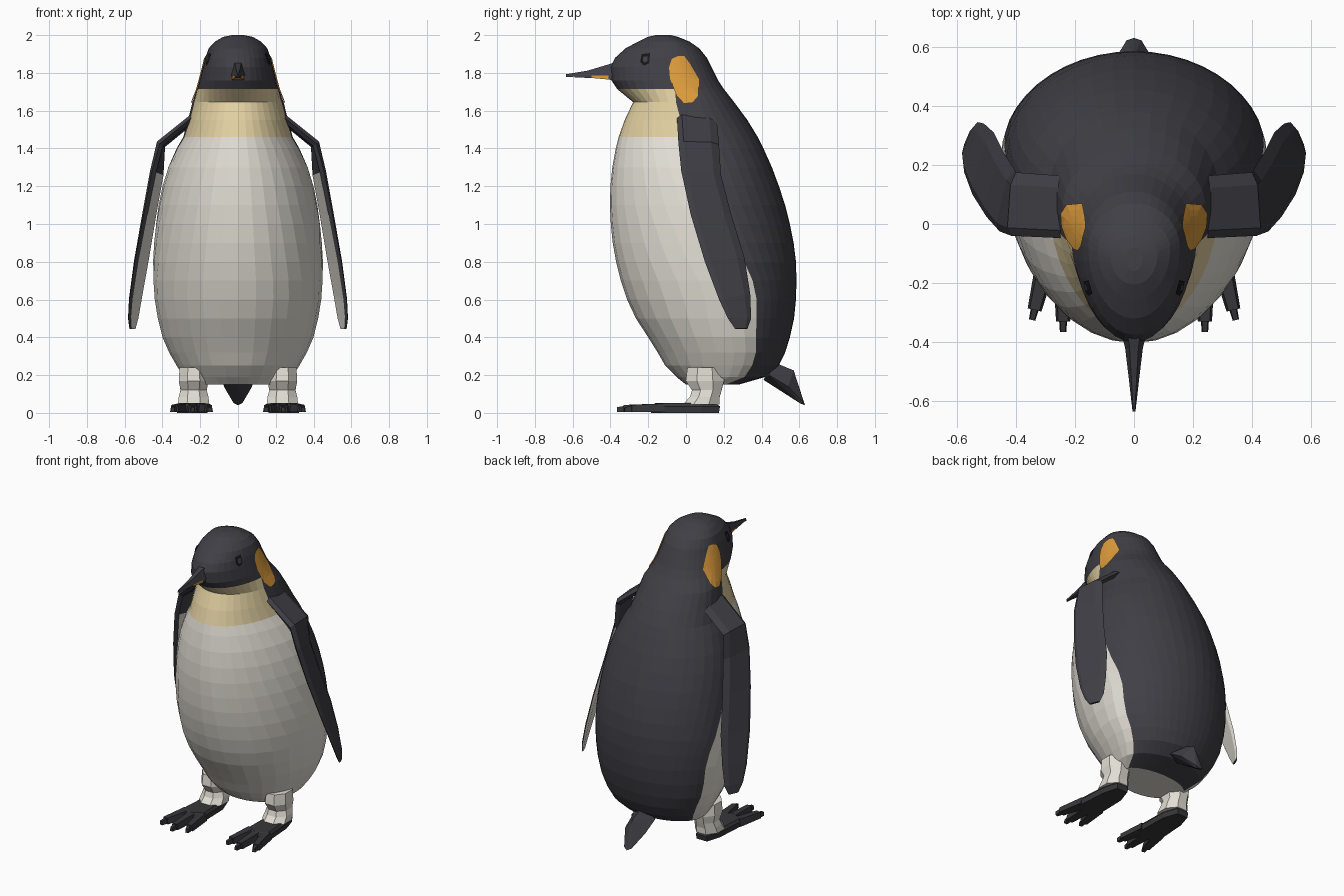
import bpy, bmesh, math
from mathutils import Vector

if "Cube" in bpy.data.objects:
    bpy.data.objects.remove(bpy.data.objects["Cube"])


def mat(name, r, g, b):
    m = bpy.data.materials.new(name)
    m.diffuse_color = (r, g, b, 1)
    m.use_nodes = True
    m.node_tree.nodes["Principled BSDF"].inputs["Base Color"].default_value = m.diffuse_color
    return m


DARK = mat("charcoal feathers", .05, .05, .061)
WHITE = mat("belly white", .76, .73, .66)
CREAM = mat("throat cream", .76, .63, .36)
ORANGE = mat("cheek orange", .72, .33, .045)
FOOT = mat("foot black", .038, .038, .043)
EYE = mat("eye black", .008, .008, .01)


def finish(name, bm, mats, solid=True):
    if solid:
        bmesh.ops.recalc_face_normals(bm, faces=bm.faces)
    me = bpy.data.meshes.new(name)
    bm.to_mesh(me)
    bm.free()
    for m in mats:
        me.materials.append(m)
    ob = bpy.data.objects.new(name, me)
    bpy.context.collection.objects.link(ob)
    return ob


def loft(name, rings, mats, rule=lambda i, j: 0, caps=(0, 0)):
    """Skin closed rings of points; rule(segment, side) picks the material."""
    bm = bmesh.new()
    rows = [[bm.verts.new(p) for p in r] for r in rings]
    n = len(rows[0])
    for i in range(len(rows) - 1):
        for j in range(n):
            k = (j + 1) % n
            f = bm.faces.new((rows[i][j], rows[i][k], rows[i + 1][k], rows[i + 1][j]))
            f.material_index = rule(i, j)
    for r, c in ((rows[0], caps[0]), (rows[-1], caps[1])):
        bm.faces.new(r).material_index = c
    return finish(name, bm, mats)


def hull(name, pts, mats):
    bm = bmesh.new()
    for p in pts:
        bm.verts.new(p)
    res = bmesh.ops.convex_hull(bm, input=bm.verts)
    bmesh.ops.delete(bm, geom=[v for v in bm.verts if not v.link_faces], context='VERTS')
    return finish(name, bm, mats)


def interp(table, z):
    for a, b in zip(table, table[1:]):
        if z <= b[0]:
            t = max(0, (z - a[0]) / (b[0] - a[0]))
            return [p + (q - p) * t for p, q in zip(a, b)]
    return list(table[-1])


# Body and head profile: height, front y, back y, half width
BODY = [(.15, 0, .28, .235), (.19, -.05, .42, .285), (.25, -.11, .49, .325),
        (.32, -.15, .525, .365), (.4, -.2, .55, .4), (.5, -.265, .572, .425),
        (.6, -.312, .582, .441), (.7, -.345, .585, .449), (.8, -.37, .582, .45),
        (.9, -.388, .57, .444), (1, -.398, .55, .435), (1.1, -.403, .525, .42),
        (1.2, -.4, .492, .4), (1.3, -.39, .455, .37), (1.4, -.372, .41, .325),
        (1.46, -.357, .38, .29), (1.55, -.325, .325, .265), (1.645, -.28, .255, .243),
        (1.715, -.365, .2, .215), (1.76, -.395, .17, .203), (1.83, -.4, .135, .185),
        (1.88, -.375, .11, .173), (1.93, -.32, .07, .155), (1.965, -.255, .02, .123),
        (1.99, -.205, -.04, .08), (2, -.16, -.08, .03)]
# Edge between dark back and pale front: height, y
EDGE = [(.15, .21), (.19, .31), (.25, .35), (.32, .37), (.65, .375), (1, .22),
        (1.3, .08), (1.6, -.05), (1.76, -.06), (1.93, -.08), (2, -.12)]


def axes(fr, bk):
    yc = (fr + bk) / 2 + .12 * (bk - fr)
    return yc, yc - fr, bk - yc


def side_x(y, z):
    _, fr, bk, w = interp(BODY, z)
    yc, a, b = axes(fr, bk)
    return w * math.sqrt(max(0, 1 - ((y - yc) / (a if y < yc else b)) ** 2))


NF = 9   # sides from front to the colour edge, and from there to the back
rings = []
for z, fr, bk, w in BODY:
    yc, a, b = axes(fr, bk)
    d = interp(EDGE, z)[1] - yc
    te = math.acos(max(-.95, min(.95, -d / (a if d < 0 else b))))
    ts = [te * i / NF for i in range(NF)] + [te + (math.pi - te) * i / NF for i in range(NF + 1)]
    half = [(w * math.sin(t), yc - (a if t < math.pi / 2 else b) * math.cos(t), z) for t in ts]
    rings.append(half + [(-x, y, q) for x, y, q in half[-2:0:-1]])


def body_rule(i, j):
    z = BODY[i][0]
    if z > 1.7 or NF <= j < 3 * NF:
        return 0
    return 2 if z > 1.45 else 1


loft("body", rings, [DARK, WHITE, CREAM], body_rule, (1, 0))


def patch(name, outline, s, off, m):
    """Thin plate that follows the side of the head."""
    cy = sum(p[0] for p in outline) / len(outline)
    cz = sum(p[1] for p in outline) / len(outline)
    bm = bmesh.new()

    def vert(y, z):
        return bm.verts.new((s * (side_x(y, z) + off), y, z))
    rows = [[vert(cy + (y - cy) * k, cz + (z - cz) * k) for y, z in outline]
            for k in (1, .75, .5, .25)]
    mid = vert(cy, cz)
    n = len(outline)
    for j in range(n):
        k = (j + 1) % n
        for a, b in zip(rows, rows[1:]):
            bm.faces.new((a[j], a[k], b[k], b[j]))
        bm.faces.new((rows[-1][j], rows[-1][k], mid))
    for f in bm.faces:
        f.normal_update()
        if f.normal.x * s < 0:
            f.normal_flip()
    return finish(name, bm, [m], False)


CHEEK = [(-.075, 1.875), (-.04, 1.89), (-.01, 1.89), (.02, 1.85), (.07, 1.765), (.065, 1.68),
         (.035, 1.645), (-.01, 1.64), (-.05, 1.68), (-.085, 1.77), (-.09, 1.83)]
EYE_RIM = [(-.235, 1.9), (-.19, 1.905), (-.195, 1.85), (-.225, 1.838), (-.243, 1.86)]

# Flipper stations: leading edge point, trailing edge point, thickness
WING = [((.2, -.05, 1.6), (.2, .16, 1.58), .035), ((.415, -.04, 1.425), (.4, .175, 1.42), .04),
        ((.455, -.025, 1.28), (.405, .185, 1.26), .035), ((.5, .025, 1.05), (.44, .24, 1.05), .03),
        ((.547, .1, .8), (.475, .31, .82), .026), ((.575, .175, .6), (.508, .34, .63), .022),
        ((.58, .222, .5), (.53, .345, .5), .018), ((.573, .26, .445), (.545, .325, .445), .012)]

# Toe tips and roots on the pad
TOES = [((.15, -.33), (.185, -.12)), ((.24, -.365), (.24, -.12)), ((.345, -.325), (.295, -.12))]

for s, side in ((1, "right"), (-1, "left")):
    patch(side + "_cheek_patch", CHEEK, s, .006, ORANGE)
    patch(side + "_eye", EYE_RIM, s, .005, EYE)
    patch(side + "_pupil", [(-.215 + (y + .215) * .5, 1.872 + (z - 1.872) * .5)
                            for y, z in EYE_RIM], s, .009, DARK)

    # Flipper: lens section, pale on the inner face below the elbow
    rings = []
    for i, (l, t, th) in enumerate(WING):
        l, t = Vector(l), Vector(t)
        a, b = WING[max(0, i - 1)], WING[min(len(WING) - 1, i + 1)]
        n = (Vector(a[0]) - Vector(b[0])).cross(t - l).normalized()
        n = n if n.x + n.z > 0 else -n
        pts = [l, l.lerp(t, .12) + n * th / 2, l.lerp(t, .8) + n * th / 2, t,
               l.lerp(t, .88) - n * th / 2, l.lerp(t, .1) - n * th / 2]
        rings.append([(s * p.x, p.y, p.z) for p in pts])
    loft(side + "_flipper", rings, [DARK, WHITE],
         lambda i, j: 1 if i >= 2 and j in (3, 4) else 0)

    # Leg: height, centre y, radii
    leg = [(.045, .08, .09, .105), (.085, .1, .085, .085), (.12, .11, .075, .085),
           (.17, .1, .085, .11), (.24, .1, .08, .1)]
    loft(side + "_leg", [[(s * (.235 + rx * math.cos(k * math.pi / 4 + .39)),
                           cy + ry * math.sin(k * math.pi / 4 + .39), z) for k in range(8)]
                         for z, cy, rx, ry in leg], [WHITE])

    # Foot pad, toes and claws
    pad = [(.2, .18), (.28, .18), (.31, .08), (.325, -.14), (.24, -.19), (.16, -.14), (.165, .08)]
    loft(side + "_foot", [[(s * (.24 + (x - .24) * k), y * k, z) for x, y in pad]
                          for z, k in ((0, .97), (.035, 1), (.052, .85))], [FOOT])
    for q, (tip, root) in enumerate(TOES):
        tip, root = Vector(tip), Vector(root)
        d = (tip - root).normalized()
        w = Vector((-d.y, d.x))
        knuckle = tip - d * .035

        def bar(name, p0, p1, w0, w1, h0, h1):
            hull(name, [(s * (p + w * e).x, (p + w * e).y, z)
                        for p, r, h in ((p0, w0, h0), (p1, w1, h1))
                        for e, z in ((r, .004), (-r, .004), (r * .7, h), (-r * .7, h))], [FOOT])
        bar(f"{side}_toe_{q}", root, knuckle, .036, .024, .05, .042)
        bar(f"{side}_claw_{q}", knuckle - d * .01, tip, .014, .011, .038, .03)

# Beak, upper and lower halves: y, bottom, top, half width
UPPER = [(-.36, 1.785, 1.862, .045), (-.42, 1.785, 1.842, .03),
         (-.52, 1.785, 1.812, .018), (-.635, 1.777, 1.793, .005)]
LOWER = [(-.36, 1.755, 1.79, .04), (-.41, 1.765, 1.79, .028),
         (-.5, 1.773, 1.79, .018), (-.59, 1.776, 1.786, .007)]


def beak(name, secs, top, rule):
    loft(name, [[(-w, y, a), (w, y, a), (w * (.5 if top else 1), y, b), (-w * (.5 if top else 1), y, b)]
                for y, a, b, w in secs], [DARK, ORANGE], rule)


beak("upper_beak", UPPER, True, lambda i, j: 0)
beak("lower_beak", LOWER, False, lambda i, j: 1 if i == 1 else 0)

# Tail wedge
tail = [(0, .46, .27), (0, .57, .225), (0, .63, .04), (0, .41, .175)]
for s in (1, -1):
    tail += [(s * .08, .44, .2), (s * .075, .54, .14), (s * .025, .622, .055), (s * .02, .605, .05)]
hull("tail", tail, [DARK])
